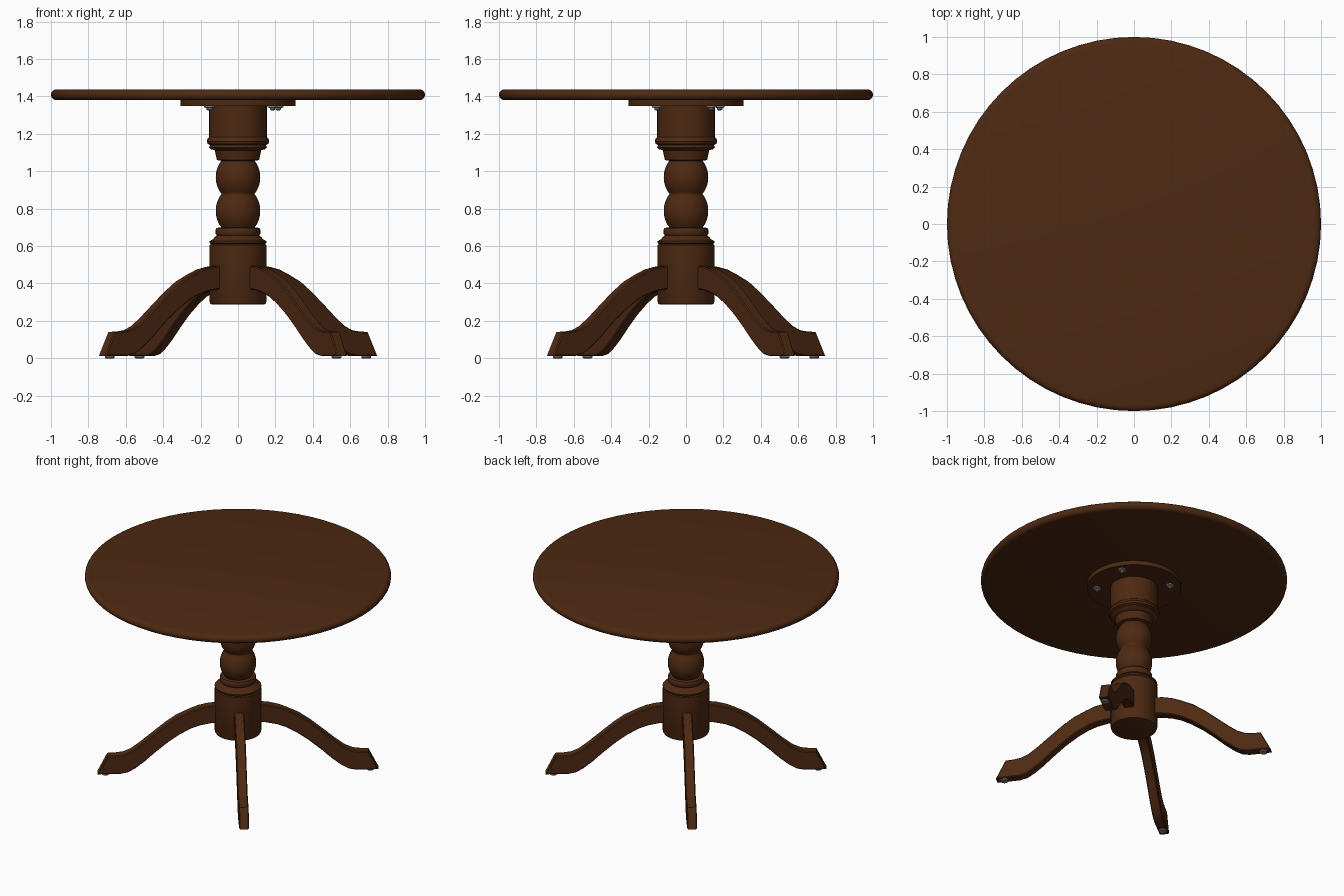
import bpy, bmesh, math
from mathutils import Matrix

if "Cube" in bpy.data.objects:
    bpy.data.objects.remove(bpy.data.objects["Cube"])

def material(name, rgb):
    m = bpy.data.materials.new(name)
    m.diffuse_color = (*rgb, 1)
    m.use_nodes = True
    m.node_tree.nodes["Principled BSDF"].inputs["Base Color"].default_value = m.diffuse_color
    return m

wood = material("dark_brown_wood", (0.075, 0.022, 0.006))
metal = material("grey_metal", (0.22, 0.22, 0.22))

def finish(bm, name, mat, angle=35):
    bmesh.ops.recalc_face_normals(bm, faces=bm.faces[:])
    me = bpy.data.meshes.new(name)
    bm.to_mesh(me)
    bm.free()
    me.materials.append(mat)
    for p in me.polygons:
        p.use_smooth = True
    me.set_sharp_from_angle(angle=math.radians(angle))
    ob = bpy.data.objects.new(name, me)
    bpy.context.collection.objects.link(ob)
    return ob

def lathe(name, profile, mat, segs=64, at=(0, 0, 0)):
    """Revolve (radius, z) points and cap both ends."""
    bm = bmesh.new()
    rings = []
    for r, z in profile:
        rings.append([bm.verts.new((at[0] + r * math.cos(2 * math.pi * i / segs),
                                    at[1] + r * math.sin(2 * math.pi * i / segs),
                                    at[2] + z)) for i in range(segs)])
    for a, b in zip(rings, rings[1:]):
        for i in range(segs):
            j = (i + 1) % segs
            bm.faces.new((a[i], a[j], b[j], b[i]))
    bm.faces.new(rings[0])
    bm.faces.new(rings[-1])
    return finish(bm, name, mat)

# Round top with a rolled edge
edge = [(0.97 + 0.03 * math.cos(a), 1.409 + 0.029 * math.sin(a))
        for a in [math.pi * (k / 8 - 0.5) for k in range(9)]]
lathe("table_top", edge, wood)

# Mounting plate under the top
lathe("mounting_plate", [(0.308, 1.35), (0.308, 1.385)], wood)

# Turned column: base drum, rings, two balls, upper rings and drum
def ball(zc):
    return [(0.119 * math.sqrt(1 - (0.66 * t) ** 2), zc + 0.088 * t)
            for t in [k / 6 - 1 for k in range(13)]]

column = [(0.135, 0.287), (0.147, 0.291), (0.152, 0.302), (0.152, 0.605), (0.145, 0.61),
          (0.152, 0.617), (0.152, 0.626), (0.135, 0.636), (0.122, 0.65), (0.113, 0.656),
          (0.119, 0.665), (0.119, 0.688), (0.114, 0.697)]
column += ball(0.788) + ball(0.968)
column += [(0.113, 1.06), (0.124, 1.112), (0.145, 1.118), (0.154, 1.128), (0.148, 1.14),
           (0.162, 1.147), (0.167, 1.16), (0.163, 1.175), (0.154, 1.183), (0.154, 1.355)]
lathe("turned_column", column, wood)

# Curved legs: side profile (radius, z), extruded to width
upper = [(0.12, 0.497), (0.2, 0.488), (0.26, 0.474), (0.314, 0.452), (0.4, 0.41), (0.477, 0.355),
         (0.56, 0.285), (0.64, 0.217), (0.70, 0.172), (0.75, 0.150), (0.80, 0.143), (0.853, 0.141)]
lower = [(0.918, 0.012), (0.77, 0.012), (0.72, 0.022), (0.673, 0.05), (0.61, 0.1), (0.54, 0.165),
         (0.46, 0.233), (0.38, 0.29), (0.31, 0.329), (0.25, 0.351), (0.18, 0.365), (0.12, 0.37)]
WIDTH = 0.065

for n, name in enumerate(["back_right", "back_left", "front_left", "front_right"]):
    ang = math.radians(37.5 + 90 * n)
    bm = bmesh.new()
    face = bm.faces.new([bm.verts.new((r, -WIDTH / 2, z)) for r, z in upper + lower])
    ext = bmesh.ops.extrude_face_region(bm, geom=[face])
    bmesh.ops.translate(bm, vec=(0, WIDTH, 0),
                        verts=[v for v in ext["geom"] if isinstance(v, bmesh.types.BMVert)])
    bmesh.ops.recalc_face_normals(bm, faces=bm.faces[:])
    # soften the long edges
    rim = [e for e in bm.edges if abs(e.verts[0].co.y - e.verts[1].co.y) < 1e-5]
    bmesh.ops.bevel(bm, geom=rim, offset=0.006, segments=1, affect='EDGES')
    bmesh.ops.rotate(bm, cent=(0, 0, 0), matrix=Matrix.Rotation(ang, 3, 'Z'), verts=bm.verts[:])
    finish(bm, name + "_leg", wood)
    # Glide under each foot
    lathe(name + "_foot_glide", [(0.022, 0.0), (0.026, 0.004), (0.026, 0.016)], metal, 20,
          (0.865 * math.cos(ang), 0.865 * math.sin(ang), 0))

# Bolts holding the plate
for n, (x, y) in enumerate([(0.215, 0.135), (0.185, -0.155), (-0.155, 0.18), (-0.15, -0.14)]):
    lathe(f"plate_bolt_{n + 1}", [(0.008, 1.326), (0.014, 1.33), (0.014, 1.338),
                                  (0.027, 1.342), (0.027, 1.352)], metal, 16, (x, y, 0))
